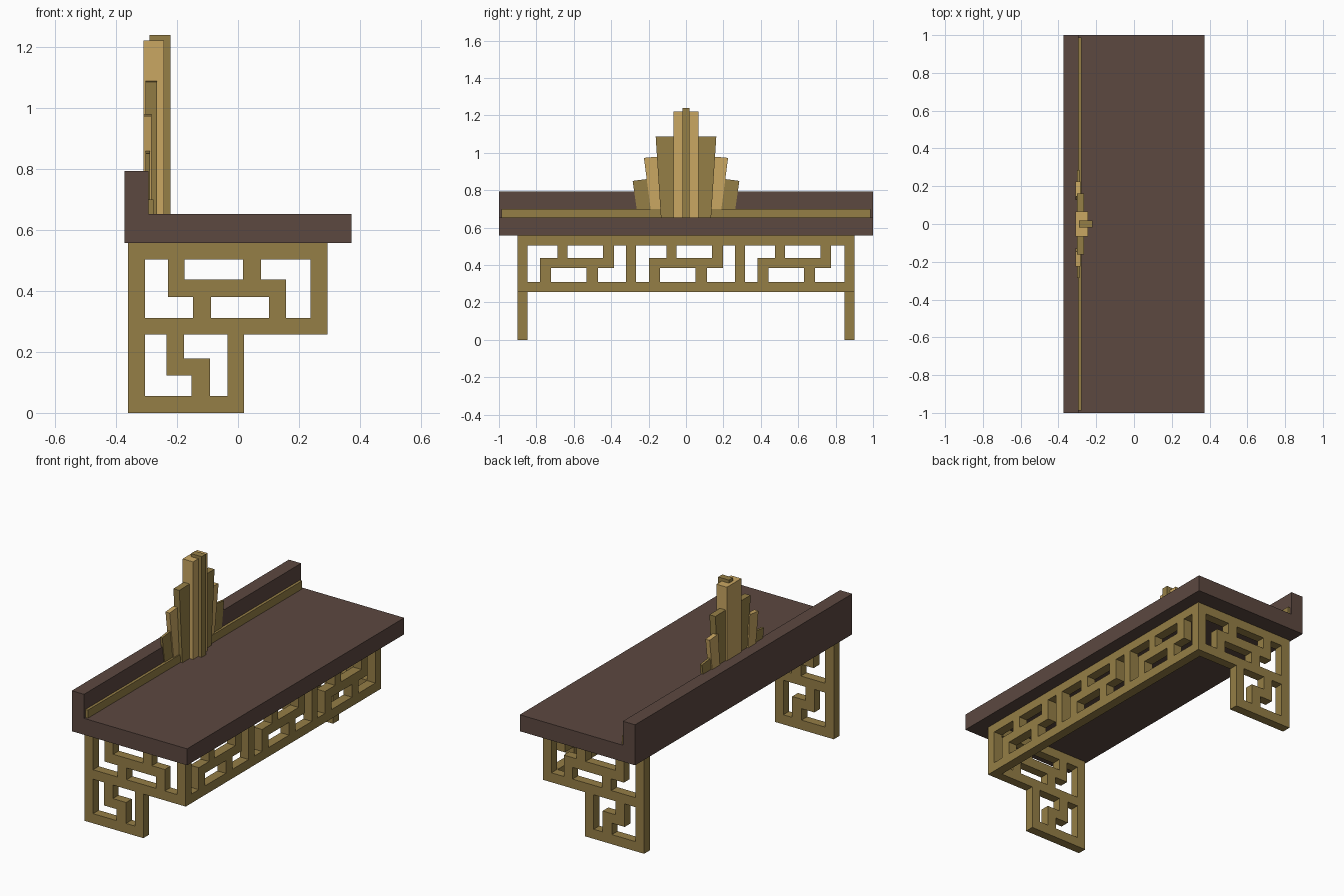
import bpy, bmesh
from mathutils import Vector

if "Cube" in bpy.data.objects:
    bpy.data.objects.remove(bpy.data.objects["Cube"])


def material(name, color):
    m = bpy.data.materials.new(name)
    m.diffuse_color = (*color, 1)
    m.use_nodes = True
    m.node_tree.nodes["Principled BSDF"].inputs["Base Color"].default_value = m.diffuse_color
    return m


WOOD = material("dark_wood", (0.107, 0.065, 0.051))
BRASS = material("dark_brass", (0.30, 0.21, 0.061))
GOLD = material("light_brass", (0.59, 0.39, 0.124))


def finish(name, bm, mat):
    bmesh.ops.recalc_face_normals(bm, faces=bm.faces)
    me = bpy.data.meshes.new(name)
    bm.to_mesh(me)
    bm.free()
    me.materials.append(mat)
    ob = bpy.data.objects.new(name, me)
    bpy.context.collection.objects.link(ob)
    return ob


def extrude(bm, vec):
    geom = bmesh.ops.extrude_face_region(bm, geom=bm.faces[:], use_keep_orig=True)["geom"]
    verts = [g for g in geom if isinstance(g, bmesh.types.BMVert)]
    bmesh.ops.translate(bm, verts=verts, vec=vec)


def prism(name, points, vec, mat):
    bm = bmesh.new()
    bm.faces.new([bm.verts.new(p) for p in points])
    extrude(bm, Vector(vec))
    return finish(name, bm, mat)


def lattice(name, bars, place, vec, mat):
    """One welded panel from overlapping bars (u0, u1, z0, z1)."""
    us = sorted({u for b in bars for u in b[:2]})
    zs = sorted({z for b in bars for z in b[2:]})
    bm = bmesh.new()
    grid = {}

    def vert(i, j):
        if (i, j) not in grid:
            grid[i, j] = bm.verts.new(place(us[i], zs[j]))
        return grid[i, j]

    for i in range(len(us) - 1):
        for j in range(len(zs) - 1):
            u, z = (us[i] + us[i + 1]) / 2, (zs[j] + zs[j + 1]) / 2
            if any(a < u < b and c < z < d for a, b, c, d in bars):
                bm.faces.new([vert(i, j), vert(i + 1, j), vert(i + 1, j + 1), vert(i, j + 1)])
    extrude(bm, Vector(vec))
    return finish(name, bm, mat)


# Table top with raised back ledge
profile = [(-0.372, 0.557), (0.372, 0.557), (0.372, 0.653),
           (-0.293, 0.653), (-0.293, 0.793), (-0.372, 0.793)]
prism("table_top", [(x, -1, z) for x, z in profile], (0, 2, 0), WOOD)

# Brass strip along the foot of the ledge
prism("ledge_trim", [(-0.295, y, z) for y, z in
                     [(-0.987, 0.653), (0.987, 0.653), (0.987, 0.70), (-0.987, 0.70)]],
      (0.018, 0, 0), BRASS)

# Side leg panels
side_bars = [
    (-0.36, -0.305, 0, 0.557), (-0.36, 0.293, 0.503, 0.557),
    (-0.36, 0.293, 0.257, 0.312), (0.238, 0.293, 0.257, 0.557),
    (-0.035, 0.02, 0, 0.312), (-0.36, 0.02, 0, 0.056),
    # upper fret
    (-0.23, 0.158, 0.38, 0.437), (-0.23, -0.175, 0.38, 0.557),
    (0.017, 0.075, 0.38, 0.557), (-0.148, -0.088, 0.257, 0.437),
    (0.102, 0.158, 0.257, 0.437),
    # lower fret
    (-0.235, -0.177, 0.123, 0.312), (-0.235, -0.092, 0.123, 0.178),
    (-0.152, -0.092, 0, 0.178),
]
for side, s in (("front", -1), ("back", 1)):
    lattice(side + "_leg_panel", side_bars, lambda x, z: (x, s * 0.9, z),
            (0, -s * 0.053, 0), BRASS)

# Long apron panel with three repeated frets
apron = [(-0.847, 0.847, 0.505, 0.557), (-0.847, 0.847, 0.257, 0.31),
         (-0.32, -0.266, 0.257, 0.557), (0.262, 0.316, 0.257, 0.557)]
for c in (-0.583, 0, 0.579):
    apron += [(c - 0.197, c + 0.197, 0.384, 0.438),
              (c - 0.103, c - 0.05, 0.384, 0.557), (c + 0.14, c + 0.197, 0.384, 0.557),
              (c - 0.197, c - 0.138, 0.257, 0.438), (c + 0.052, c + 0.112, 0.257, 0.438)]
lattice("apron_panel", apron, lambda y, z: (0.293, y, z), (-0.055, 0, 0), BRASS)


# Stepped fan ornament
def slat(name, x0, x1, yz, mat):
    prism(name, [(x0, y, z) for y, z in yz], (x1 - x0, 0, 0), mat)


for name, w, x0, x1, top, mat in (("fan_centre_rib", 0.019, -0.29, -0.221, 1.24, BRASS),
                                  ("fan_centre_slat", 0.067, -0.31, -0.243, 1.222, GOLD)):
    slat(name, x0, x1, [(-w, 0.653), (w, 0.653), (w, top), (-w, top)], mat)

fan = [
    ("fan_inner_slat", -0.303, -0.265, [(0.05, 0.653), (0.134, 0.653), (0.162, 1.086), (0.05, 1.088)], BRASS),
    ("fan_middle_slat", -0.31, -0.283, [(0.12, 0.653), (0.183, 0.653), (0.225, 0.973), (0.145, 0.98)], GOLD),
    ("fan_outer_slat", -0.303, -0.289, [(0.17, 0.653), (0.257, 0.653), (0.285, 0.85), (0.19, 0.862)], BRASS),
]
for name, x0, x1, yz, mat in fan:
    for side, s in (("left", 1), ("right", -1)):
        slat(f"{name}_{side}", x0, x1, [(s * y, z) for y, z in yz], mat)
